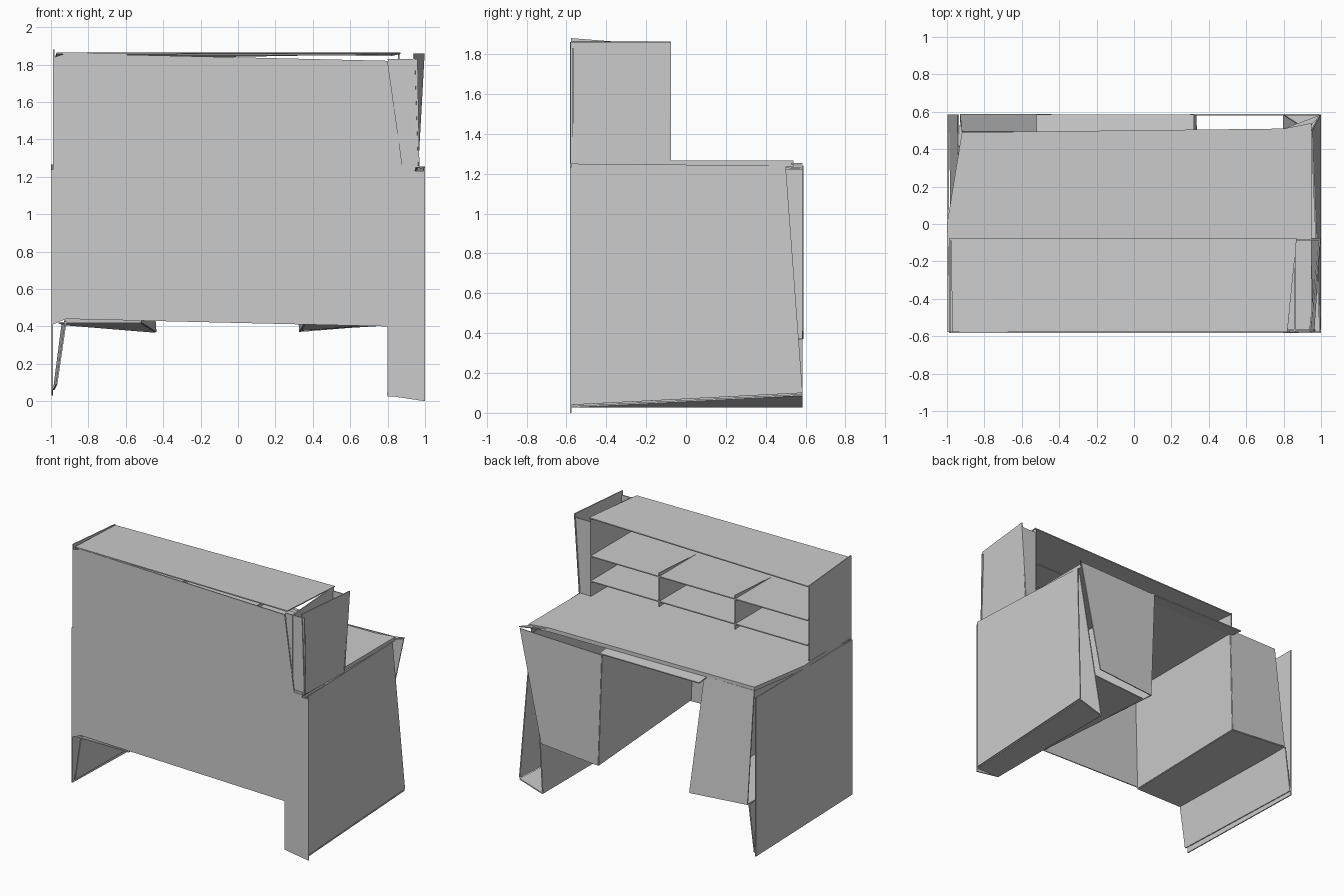
import bpy

if "Cube" in bpy.data.objects:
    bpy.data.objects.remove(bpy.data.objects["Cube"], do_unlink=True)

# One plain colour for the whole desk
grey = bpy.data.materials.new("plain_grey")
grey.use_nodes = True
colour = (0.6, 0.6, 0.6, 1)
grey.diffuse_color = colour
grey.node_tree.nodes["Principled BSDF"].inputs["Base Color"].default_value = colour

FRONT = -0.578        # plane of the closed front
SEAT = 0.585          # plane of the open, seated side
HUTCH_BACK = -0.075   # open edge of the hutch
DESK_Z = 1.25
HUTCH_Z = 1.86


def board(name, points, thickness=0.008):
    """Thin flat board following an outline of 3D points."""
    mesh = bpy.data.meshes.new(name)
    mesh.from_pydata(points, [], [list(range(len(points)))])
    mesh.update()
    mesh.materials.append(grey)
    obj = bpy.data.objects.new(name, mesh)
    bpy.context.scene.collection.objects.link(obj)
    solid = obj.modifiers.new("thickness", "SOLIDIFY")
    solid.thickness = thickness
    solid.offset = 0
    return obj


def upright(name, outline, y):
    """Board parallel to the front, outlined in x and z."""
    return board(name, [(x, y, z) for x, z in outline])


def level(name, outline, z, thickness=0.008):
    """Horizontal board, outlined in x and y."""
    return board(name, [(x, y, z) for x, y in outline], thickness)


def cheek(name, x, outline):
    """Board facing sideways, outlined in y and z."""
    return board(name, [(x, y, z) for y, z in outline])


# Closed front: modesty panel below, hutch panel above
upright("modesty_panel",
        [(-0.99, 0.41), (-0.92, 0.44), (0.8, 0.4), (0.95, DESK_Z), (-0.99, DESK_Z)], FRONT)
upright("hutch_panel",
        [(-0.98, DESK_Z), (0.88, DESK_Z), (0.8, 1.82), (-0.92, HUTCH_Z), (-0.98, 1.84)], FRONT)

# Desktop with slanted right edge, and the lower lip over the knee space
level("desktop",
      [(-0.98, FRONT), (-1, 0), (-0.92, 0.49), (0.8, 0.51), (0.95, 0.54), (0.95, FRONT)],
      DESK_Z, 0.03)
board("knee_lip",
      [(-0.52, 0.48, 1.235), (0.32, 0.48, 1.235), (0.32, SEAT, 1.225), (-0.52, SEAT, 1.225)])
board("left_corner_tip", [(0.8, 0.51, DESK_Z), (0.95, 0.53, DESK_Z), (1, SEAT, DESK_Z)])

# Right side panel with its slanted lower lining
cheek("right_side_panel", -0.994,
      [(FRONT, 0.06), (SEAT, 0.03), (SEAT, 1.24), (FRONT, 1.24)])
board("right_side_lining",
      [(-0.92, FRONT, 0.43), (-0.97, FRONT, 0.09), (-0.985, SEAT, 0.06), (-0.94, SEAT, 0.41)])

# Left leg: leaning outer and inner sheets, closed below and at the front
board("left_leg_outer",
      [(0.995, FRONT, 0.04), (0.995, SEAT, 0.1), (0.95, 0.5, 1.24), (0.995, FRONT, 1.25)])
board("left_leg_inner",
      [(0.8, FRONT, 0.03), (0.8, SEAT, 0.03), (0.93, 0.5, 1.2), (0.93, FRONT, 1.2)])
board("left_leg_base",
      [(0.8, FRONT, 0.03), (0.995, FRONT, 0.03), (0.995, SEAT, 0.09), (0.8, SEAT, 0.03)])
upright("left_leg_front",
        [(0.8, 0.03), (1, 0), (1, 1.23), (0.93, 1.23), (0.8, 0.4)], FRONT)

# Left pedestal: wide end face, knee side and underside
upright("left_pedestal_end", [(0.3, 1.22), (0.99, 1.24), (0.81, 0.41), (0.33, 0.37)], SEAT)
board("left_pedestal_knee_side",
      [(0.3, SEAT, 1.22), (0.33, SEAT, 0.37), (0.36, FRONT, 0.42), (0.34, FRONT, 1.24)])
board("left_pedestal_underside",
      [(0.34, 0.5, 0.38), (0.82, 0.5, 0.41), (0.84, FRONT, 0.42), (0.36, FRONT, 0.42)])

# Right pedestal: sloping end face, knee side and underside
board("right_pedestal_end",
      [(-0.92, 0.49, 1.24), (-0.5, 0.49, 1.24), (-0.44, SEAT, 0.37), (-0.93, SEAT, 0.41)])
board("right_pedestal_knee_side",
      [(-0.5, 0.49, 1.24), (-0.44, SEAT, 0.37), (-0.52, FRONT, 0.42), (-0.5, FRONT, 1.24)])
board("right_pedestal_underside",
      [(-0.93, SEAT, 0.41), (-0.44, SEAT, 0.37), (-0.52, FRONT, 0.42), (-0.96, FRONT, 0.42)])

# Hutch shell
board("hutch_top",
      [(-0.97, FRONT, HUTCH_Z), (0.82, FRONT, 1.85),
       (0.87, HUTCH_BACK, HUTCH_Z), (-0.98, HUTCH_BACK, 1.83)])
cheek("hutch_right_side", -0.985,
      [(FRONT, DESK_Z), (HUTCH_BACK, DESK_Z), (HUTCH_BACK, 1.84), (FRONT, 1.88)])
board("hutch_left_side",
      [(0.96, FRONT, DESK_Z), (0.95, HUTCH_BACK, 1.23),
       (0.994, HUTCH_BACK, HUTCH_Z), (0.94, FRONT, HUTCH_Z)])
cheek("hutch_left_lining", 0.86,
      [(FRONT, DESK_Z), (HUTCH_BACK, DESK_Z), (HUTCH_BACK, HUTCH_Z), (FRONT, 1.83)])
upright("hutch_left_post",
        [(0.86, DESK_Z), (0.97, DESK_Z), (0.96, 1.83), (0.8, 1.83)], FRONT + 0.01)
upright("hutch_left_back_edge",
        [(0.86, DESK_Z), (0.96, DESK_Z), (0.99, 1.83), (0.86, 1.83)], HUTCH_BACK - 0.01)

# Shelves and dividers inside the hutch
for label, z in (("lower", 1.38), ("upper", 1.57)):
    level(label + "_shelf",
          [(-0.97, FRONT), (0.86, FRONT), (0.86, HUTCH_BACK), (-0.97, HUTCH_BACK)], z)
for label, x in (("right", -0.36), ("left", 0.28)):
    cheek(label + "_divider", x,
          [(FRONT, 1.38), (HUTCH_BACK, 1.34), (HUTCH_BACK, 1.6), (FRONT, 1.57)])
